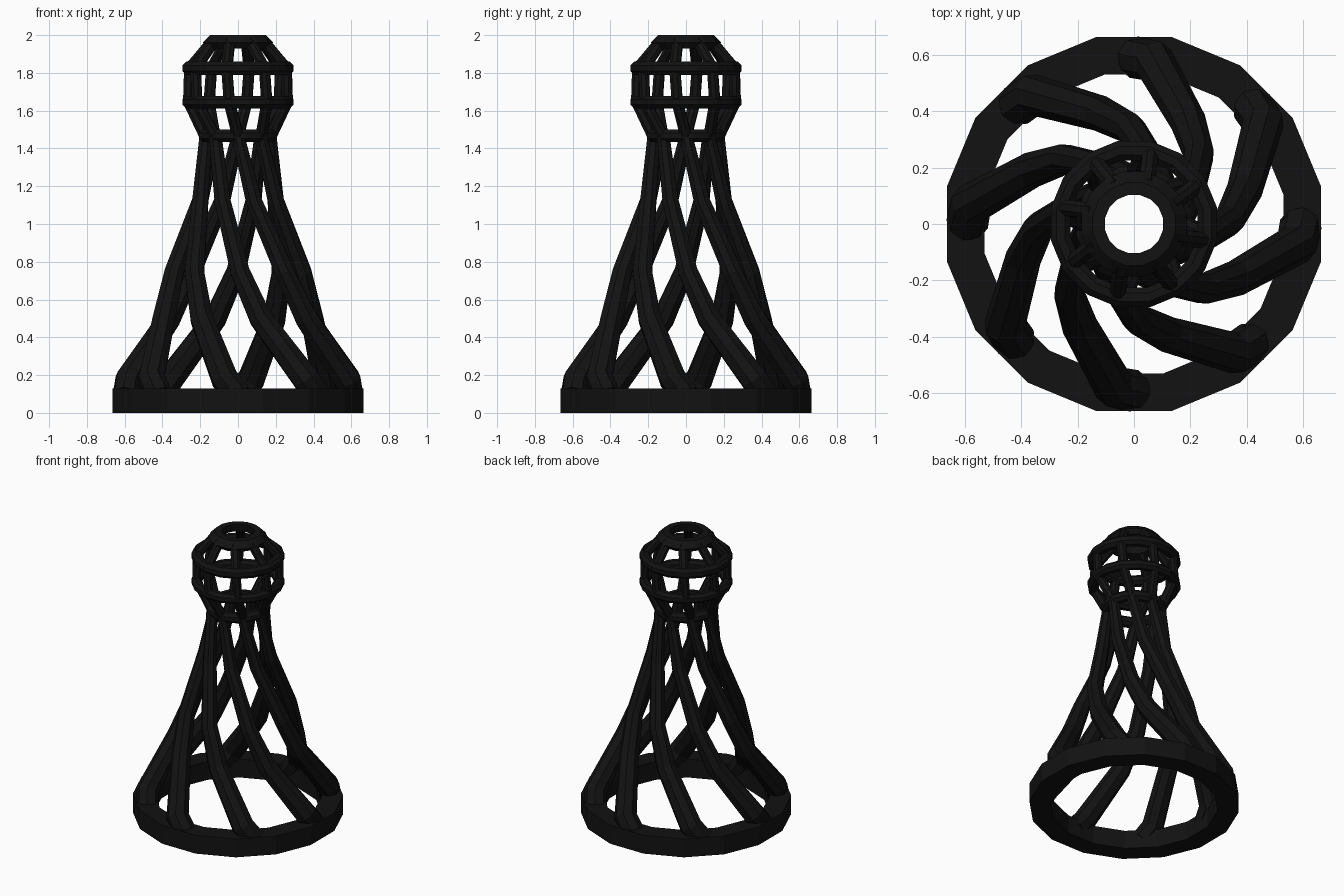
import bpy, bmesh
from math import cos, sin, radians, pi

if "Cube" in bpy.data.objects:
    bpy.data.objects.remove(bpy.data.objects["Cube"])

black = bpy.data.materials.new("black")
black.diffuse_color = (0.006, 0.006, 0.006, 1)
black.use_nodes = True
black.node_tree.nodes["Principled BSDF"].inputs["Base Color"].default_value = black.diffuse_color


def lathe_ring(name, profile, segments=16):
    """Closed ring from a (radius, height) cross-section."""
    bm = bmesh.new()
    loops = []
    for i in range(segments):
        a = 2 * pi * (i + 0.5) / segments
        loops.append([bm.verts.new((r * cos(a), r * sin(a), z)) for r, z in profile])
    n = len(profile)
    for i in range(segments):
        p, q = loops[i], loops[(i + 1) % segments]
        for j in range(n):
            k = (j + 1) % n
            bm.faces.new((p[j], q[j], q[k], p[k]))
    bmesh.ops.recalc_face_normals(bm, faces=bm.faces)
    me = bpy.data.meshes.new(name)
    bm.to_mesh(me)
    bm.free()
    me.materials.append(black)
    ob = bpy.data.objects.new(name, me)
    bpy.context.collection.objects.link(ob)
    return ob


def tube_profile(radius, z, thick, sides=8):
    return [(radius + thick * cos(2 * pi * (i + 0.5) / sides),
             z + thick * sin(2 * pi * (i + 0.5) / sides)) for i in range(sides)]


def twisted_struts(name, levels, count=8):
    """Tapered bars; each level is (height, radius, twist in degrees, thickness)."""
    cu = bpy.data.curves.new(name, 'CURVE')
    cu.dimensions = '3D'
    cu.bevel_depth = 1.0
    cu.bevel_resolution = 2
    cu.use_fill_caps = True
    for i in range(count):
        sp = cu.splines.new('POLY')
        sp.use_smooth = False
        sp.points.add(len(levels) - 1)
        for pt, (z, r, twist, thick) in zip(sp.points, levels):
            a = radians(360 * i / count - twist)
            pt.co = (r * cos(a), r * sin(a), z, 1)
            pt.radius = thick
    cu.materials.append(black)
    ob = bpy.data.objects.new(name, cu)
    bpy.context.collection.objects.link(ob)
    return ob


# Base ring with a squarish section
lathe_ring("base_ring", [(0.54, 0.0), (0.677, 0.0), (0.677, 0.13), (0.54, 0.13)])

# Body struts spiralling up a quarter turn to the neck
twisted_struts("body_struts", [
    (0.09, 0.592, 0, 0.075),
    (0.18, 0.582, 7, 0.075),
    (0.50, 0.410, 28, 0.064),
    (0.745, 0.338, 43, 0.055),
    (1.12, 0.217, 67, 0.046),
    (1.465, 0.170, 90, 0.036),
])

# Neck ring and the two middle rings of the head
lathe_ring("neck_ring", tube_profile(0.175, 1.467, 0.037))
lathe_ring("head_lower_ring", tube_profile(0.268, 1.645, 0.035))
lathe_ring("head_upper_ring", tube_profile(0.265, 1.825, 0.038))

# Flat-topped crown ring
lathe_ring("head_top_ring", [(0.105, 2.0), (0.15, 2.0), (0.19, 1.96),
                             (0.165, 1.93), (0.115, 1.945)])

# Head bars continue the twist up to the crown
twisted_struts("head_bars", [
    (1.467, 0.175, 0, 0.033),
    (1.645, 0.266, 10, 0.031),
    (1.825, 0.264, 13, 0.031),
    (1.965, 0.145, 18, 0.031),
])
